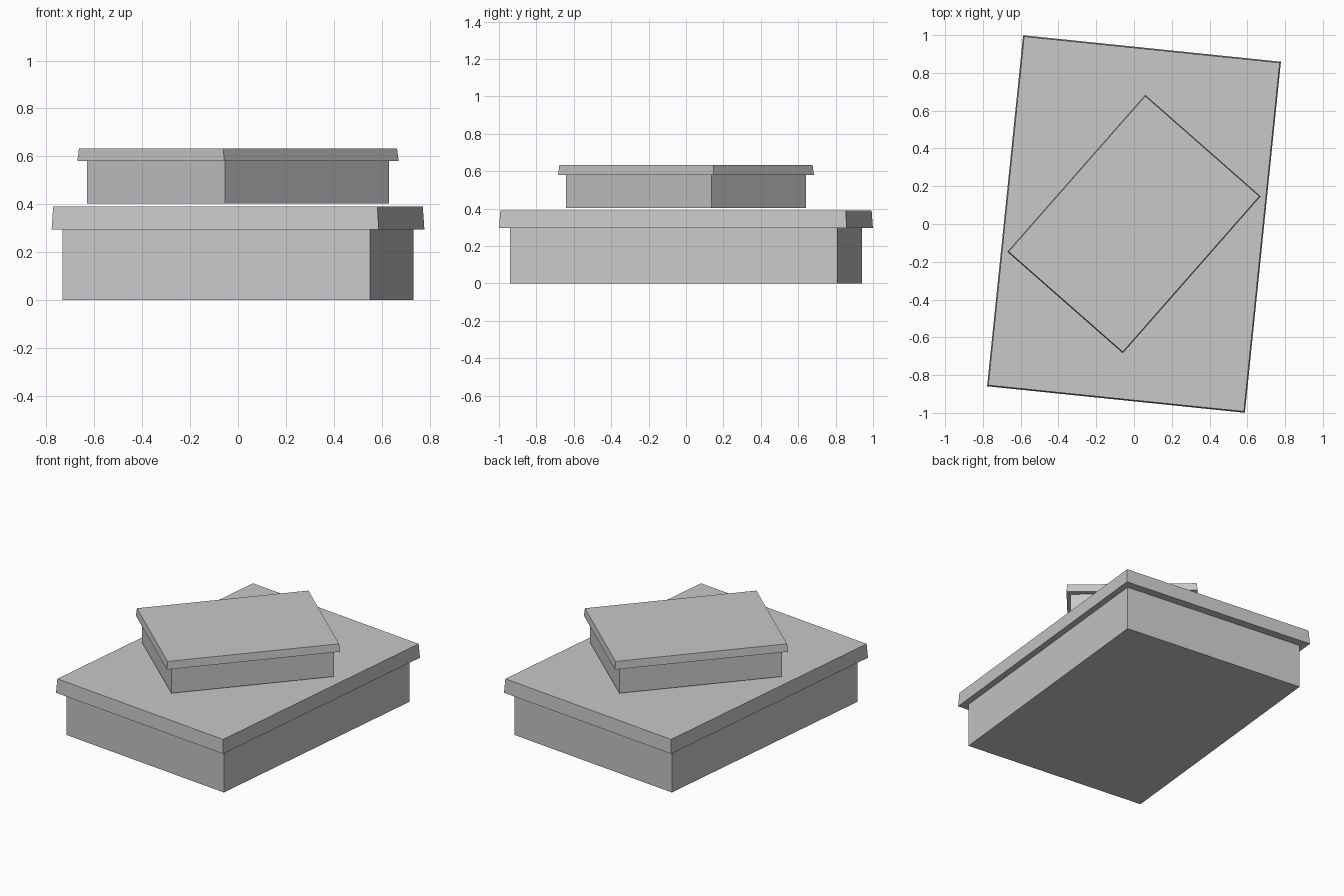
import bpy
import bmesh
from math import radians
from mathutils import Matrix

cube = bpy.data.objects.get("Cube")
if cube:
    bpy.data.objects.remove(cube, do_unlink=True)

grey = bpy.data.materials.new("light_grey")
grey.use_nodes = True
colour = (0.58, 0.58, 0.58, 1)
grey.diffuse_color = colour
grey.node_tree.nodes["Principled BSDF"].inputs["Base Color"].default_value = colour


def slab(name, half_x, half_y, bottom, top, angle, inset=0.0):
    """Turned block whose top face is drawn in by the inset."""
    bm = bmesh.new()
    bmesh.ops.create_cube(bm, size=2)
    for v in bm.verts:
        upper = v.co.z > 0
        shrink = inset if upper else 0
        v.co.x *= half_x - shrink
        v.co.y *= half_y - shrink
        v.co.z = top if upper else bottom
    bm.transform(Matrix.Rotation(radians(angle), 4, "Z"))
    mesh = bpy.data.meshes.new(name)
    bm.to_mesh(mesh)
    bm.free()
    mesh.materials.append(grey)
    obj = bpy.data.objects.new(name, mesh)
    bpy.context.collection.objects.link(obj)
    return obj


# Large box with its overhanging, slightly tapered lid
slab("large_box_body", 0.645, 0.88, 0, 0.296, -5.86)
slab("large_box_lid", 0.686, 0.934, 0.296, 0.391, -5.86, 0.006)

# Small box resting on top, turned further round
slab("small_box_body", 0.383, 0.519, 0.403, 0.58, -41.3)
slab("small_box_lid", 0.407, 0.553, 0.58, 0.633, -41.3, 0.005)
